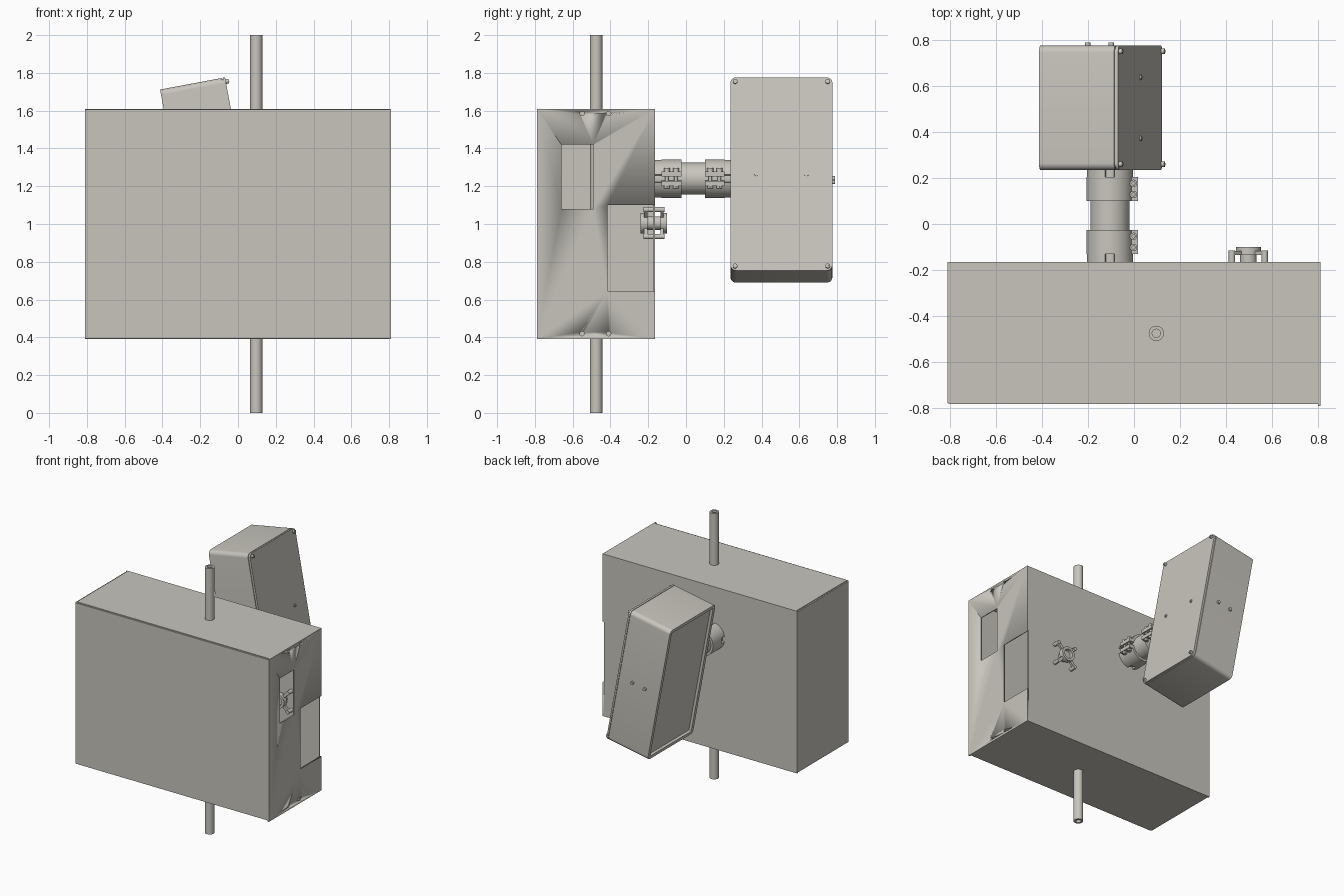
import bpy, bmesh, math
from mathutils import Matrix

if "Cube" in bpy.data.objects:
    bpy.data.objects.remove(bpy.data.objects["Cube"])

mat = bpy.data.materials.new("warm_grey_metal")
mat.diffuse_color = (0.58, 0.56, 0.51, 1)
mat.use_nodes = True
mat.node_tree.nodes["Principled BSDF"].inputs["Base Color"].default_value = mat.diffuse_color
I = Matrix.Identity(4)


def place(axis, a, b, d):
    return {'x': (d, a, b), 'y': (a, d, b), 'z': (a, b, d)}[axis]


def finish(name, bm, M=I):
    bmesh.ops.recalc_face_normals(bm, faces=bm.faces)
    me = bpy.data.meshes.new(name)
    bm.to_mesh(me)
    bm.free()
    me.transform(M)
    me.materials.append(mat)
    ob = bpy.data.objects.new(name, me)
    bpy.context.collection.objects.link(ob)
    bpy.ops.object.select_all(action='DESELECT')
    ob.select_set(True)
    bpy.context.view_layer.objects.active = ob
    bpy.ops.object.shade_smooth_by_angle(angle=math.radians(35))
    return ob


def prism(name, pts, d0, d1, axis='y', M=I, recess=None):
    """Extrude a 2D outline along an axis; optionally recess the d0 end."""
    bm = bmesh.new()
    r0, r1 = [[bm.verts.new(place(axis, a, b, d)) for a, b in pts] for d in (d0, d1)]
    cap = bm.faces.new(r0)
    bm.faces.new(r1[::-1])
    n = len(pts)
    for i in range(n):
        j = (i + 1) % n
        bm.faces.new((r0[j], r0[i], r1[i], r1[j]))
    bmesh.ops.recalc_face_normals(bm, faces=bm.faces)
    if recess:
        bmesh.ops.inset_region(bm, faces=[cap], thickness=recess[0])
        off = [d * recess[1] for d in place(axis, 0, 0, 1)]
        ex = bmesh.ops.extrude_discrete_faces(bm, faces=[cap])
        bmesh.ops.translate(bm, verts=ex['faces'][0].verts, vec=off)
    return finish(name, bm, M)


def box(name, x0, x1, y0, y1, z0, z1, M=I):
    return prism(name, [(x0, z0), (x1, z0), (x1, z1), (x0, z1)], y0, y1, 'y', M)


def circle(a, b, r, n=24):
    return [(a + r * math.cos(math.tau * i / n), b + r * math.sin(math.tau * i / n)) for i in range(n)]


def cyl(name, a, b, r, d0, d1, axis='y', M=I, n=24):
    return prism(name, circle(a, b, r, n), d0, d1, axis, M)


def tube(name, a, b, ri, ro, d0, d1, axis='y', n=40):
    bm = bmesh.new()
    rings = [[bm.verts.new(place(axis, p, q, d)) for p, q in circle(a, b, r, n)]
             for r, d in ((ri, d0), (ro, d0), (ro, d1), (ri, d1))]
    for k in range(4):
        A, B = rings[k], rings[(k + 1) % 4]
        for i in range(n):
            j = (i + 1) % n
            bm.faces.new((A[i], A[j], B[j], B[i]))
    return finish(name, bm)


def sector(a, b, ri, ro, t0, t1, n=24):
    """Outline of a ring segment between two angles in degrees."""
    ts = [math.radians(t0 + (t1 - t0) * i / n) for i in range(n + 1)]
    return ([(a + ro * math.cos(t), b + ro * math.sin(t)) for t in ts] +
            [(a + ri * math.cos(t), b + ri * math.sin(t)) for t in reversed(ts)])


def round_rect(w, h, r, n=6):
    pts = []
    for k, (sx, sy) in enumerate(((1, 1), (-1, 1), (-1, -1), (1, -1))):
        for i in range(n + 1):
            t = math.pi / 2 * (k + i / n)
            pts.append((sx * (w - r) + r * math.cos(t), sy * (h - r) + r * math.sin(t)))
    return pts


# sheet metal cabinet, hollow
box("cabinet_front", -0.805, 0.80, -0.783, -0.773, 0.395, 1.605)
box("cabinet_back", -0.81, 0.80, -0.175, -0.165, 0.39, 1.61)
box("cabinet_left", -0.81, -0.80, -0.778, -0.175, 0.395, 1.605)
box("cabinet_top", -0.80, 0.80, -0.773, -0.175, 1.60, 1.61)
box("cabinet_bottom", -0.80, 0.80, -0.773, -0.175, 0.39, 0.40)
side = box("cabinet_right", 0.80, 0.81, -0.79, -0.165, 0.39, 1.61)

# windows and screw holes in the right side panel
cuts = [box("window_cutter", 0.7, 0.9, -0.66, -0.49, 1.08, 1.42),
        box("notch_cutter", 0.7, 0.9, -0.415, -0.10, 0.645, 1.10)]
for y in (-0.55, -0.41):
    for z in (0.42, 1.585):
        cuts.append(cyl("hole_cutter", y, z, 0.012, 0.7, 0.9, 'x', n=16))
for c in cuts:
    c.hide_render = True
    mod = side.modifiers.new("cut", 'BOOLEAN')
    mod.operation, mod.solver, mod.object = 'DIFFERENCE', 'EXACT', c
    bpy.context.view_layer.objects.active = side
    bpy.ops.object.modifier_apply(modifier=mod.name)
    bpy.data.objects.remove(c)

# vertical mast through the cabinet
tube("mast", 0.097, -0.475, 0.018, 0.033, 0, 2, 'z', 32)

# horizontal arm with two split clamps
AX, AZ = -0.105, 1.24
cyl("arm_tube", AX, AZ, 0.085, -0.17, 0.24, n=48)
for name, y0, y1, b0, b1 in (("cabinet_clamp", -0.13, -0.025, -0.165, -0.13),
                             ("head_clamp", 0.10, 0.205, 0.205, 0.238)):
    prism(name + "_ring", sector(AX, AZ, 0.08, 0.102, 7, 353, 44), y0, y1)
    for k in range(4):
        prism(name + "_claw", sector(AX, AZ, 0.08, 0.102, 90 * k + 12, 90 * k + 78, 10), b0, b1)
    for s in (-1, 1):
        za, zb = sorted((AZ + s * 0.012, AZ + s * 0.038))
        box(name + "_lug", AX + 0.08, AX + 0.122, y0, y1, za, zb)
    for t in (0.27, 0.73):
        y = y0 + t * (y1 - y0)
        cyl(name + "_bolt", AX + 0.103, y, 0.009, AZ - 0.05, AZ + 0.045, 'z', n=16)
        tube(name + "_bolt_head", AX + 0.103, y, 0.007, 0.016, AZ + 0.036, AZ + 0.056, 'z', 16)
        cyl(name + "_nut", AX + 0.103, y, 0.017, AZ - 0.052, AZ - 0.036, 'z', n=6)

# tilted instrument head, built in local space with its lid at x = 0
T = Matrix.Translation((0.027, 0.505, 1.265)) @ Matrix.Rotation(math.radians(-10.6), 4, 'Y')
prism("head_body", round_rect(0.27, 0.52, 0.03), -0.35, -0.018, 'x', T, recess=(0.025, 0.02))
prism("head_gasket", round_rect(0.265, 0.515, 0.028), -0.019, -0.012, 'x', T)
prism("head_lid", round_rect(0.27, 0.52, 0.03), -0.013, 0, 'x', T)
screws = [(sy * 0.245, sz * 0.497) for sy in (-1, 1) for sz in (-1, 1)] + [(-0.133, 0), (0.133, 0)]
for i, (y, z) in enumerate(screws):
    d = 0.015 if i < 4 else 0.006
    cyl("lid_screw", y, z, 0.012, -0.01, d, 'x', T, 16)
    cyl("lid_screw_tip", y, z, 0.006, d, d + 0.003, 'x', T, 6)
for x in (-0.128, -0.232):
    cyl("head_side_bolt", x, 0, 0.012, 0.26, 0.283, 'y', T, 16)

# cross shaped mount on both sides of the back panel
CX, CZ, CY = 0.497, 1.005, -0.17
cyl("mount_hub", CX, CZ, 0.036, CY - 0.045, CY + 0.045, n=32)
for s in (-1, 1):
    tube("mount_ring", CX, CZ, 0.034, 0.054, CY + s * 0.035, CY + s * 0.07, n=32)
    for k in range(4):
        t = math.pi / 4 + k * math.pi / 2
        c, n = math.cos(t), math.sin(t)
        arm = [(CX + r * c - w * n, CZ + r * n + w * c)
               for r, w in ((0.045, -0.011), (0.102, -0.011), (0.102, 0.011), (0.045, 0.011))]
        prism("mount_arm", arm, CY + s * 0.035, CY + s * 0.052)
        cyl("mount_foot", CX + 0.101 * c, CZ + 0.101 * n, 0.014, CY, CY + s * 0.055, n=16)
